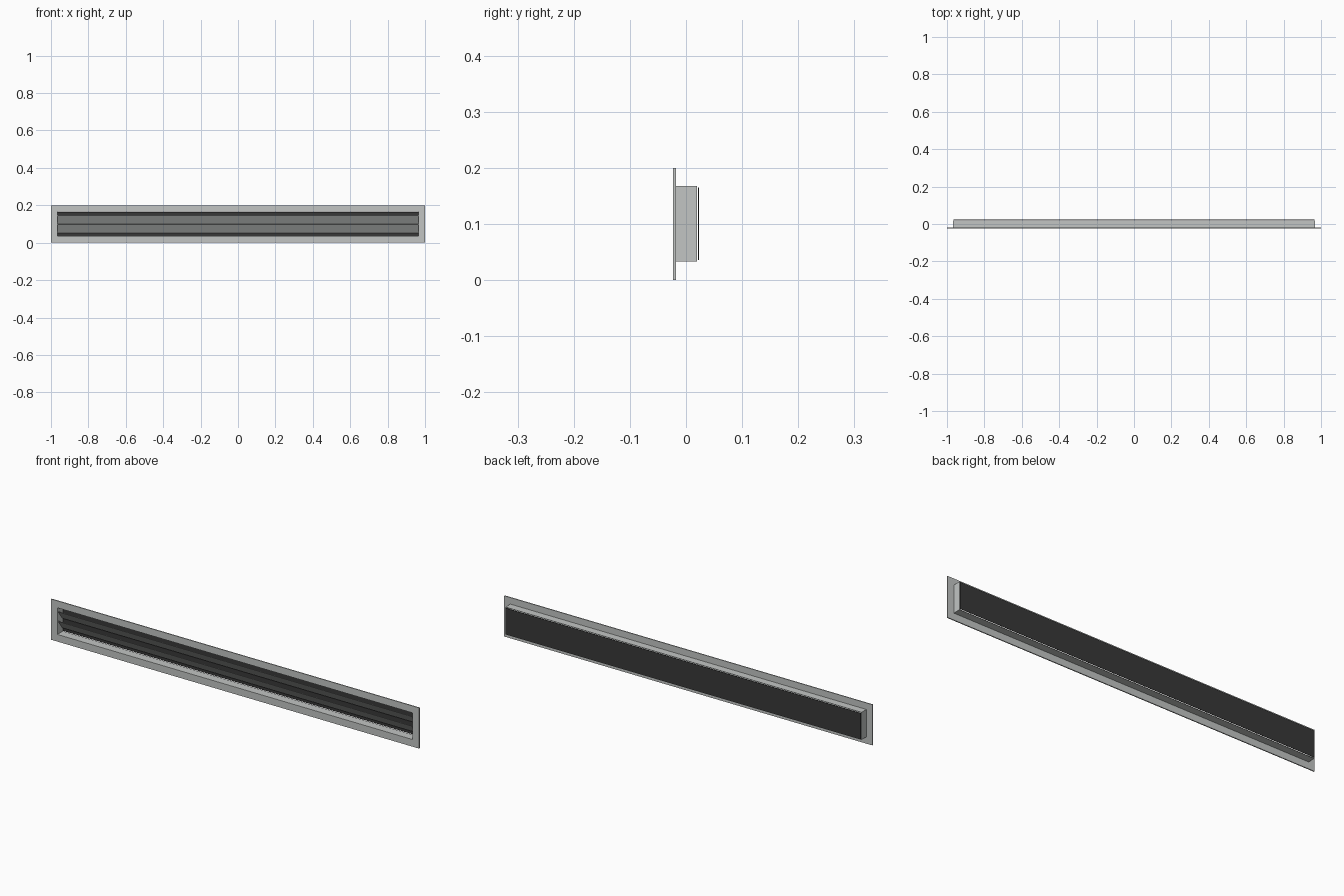
import bpy

if "Cube" in bpy.data.objects:
    bpy.data.objects.remove(bpy.data.objects["Cube"])


def material(name, color):
    m = bpy.data.materials.new(name)
    m.diffuse_color = (*color, 1)
    m.use_nodes = True
    m.node_tree.nodes["Principled BSDF"].inputs["Base Color"].default_value = m.diffuse_color
    return m


metal = material("light grey metal", (0.54, 0.56, 0.55))
black = material("dark backing", (0.04, 0.04, 0.04))


def mesh_object(name, verts, faces, mat):
    me = bpy.data.meshes.new(name)
    me.from_pydata(verts, [], faces)
    me.materials.append(mat)
    ob = bpy.data.objects.new(name, me)
    bpy.context.collection.objects.link(ob)
    return ob


def ring(name, outer, inner, y0, y1, mat):
    """Rectangular ring; outer and inner are (half width, low z, high z)."""
    verts = []
    for y in (y0, y1):
        for w, lo, hi in (outer, inner):
            verts += [(-w, y, lo), (w, y, lo), (w, y, hi), (-w, y, hi)]
    faces = []
    for i in range(4):
        j = (i + 1) % 4
        faces += [(i, j, j + 4, i + 4),                # front
                  (i + 8, i + 12, j + 12, j + 8),      # back
                  (i, i + 8, j + 8, j),                # outside
                  (i + 4, j + 4, j + 12, i + 12)]      # inside
    return mesh_object(name, verts, faces, mat)


def bar(name, profile, half, mat):
    """Extrude a (y, z) profile along x."""
    n = len(profile)
    verts = [(x, y, z) for x in (-half, half) for y, z in profile]
    faces = [tuple(range(n))[::-1], tuple(range(n, 2 * n))]
    faces += [(i, (i + 1) % n, (i + 1) % n + n, i + n) for i in range(n)]
    return mesh_object(name, verts, faces, mat)


# Wall flange and the thin sheet collar behind it
opening = (0.965, 0.035, 0.166)
ring("flange", (1.0, 0.0, 0.2), opening, -0.023, -0.018, metal)
ring("collar", (0.967, 0.033, 0.168), opening, -0.018, 0.0195, metal)

# Two louvre slats, high at the front and low at the back
for i, low in enumerate((0.053, 0.1)):
    high, t = low + 0.047, 0.0025
    bar(f"slat_{i + 1}",
        [(-0.018, high - t), (0.015, low), (0.015, low + t), (-0.018, high)],
        0.965, metal)

# Dark backing plate, held just clear of the collar
bar("backing_plate",
    [(0.0212, 0.036), (0.0228, 0.036), (0.0228, 0.165), (0.0212, 0.165)],
    0.965, black)

# Consistent outward normals
import bmesh
for ob in bpy.context.collection.objects:
    bm = bmesh.new()
    bm.from_mesh(ob.data)
    bmesh.ops.recalc_face_normals(bm, faces=bm.faces)
    bm.to_mesh(ob.data)
    bm.free()
